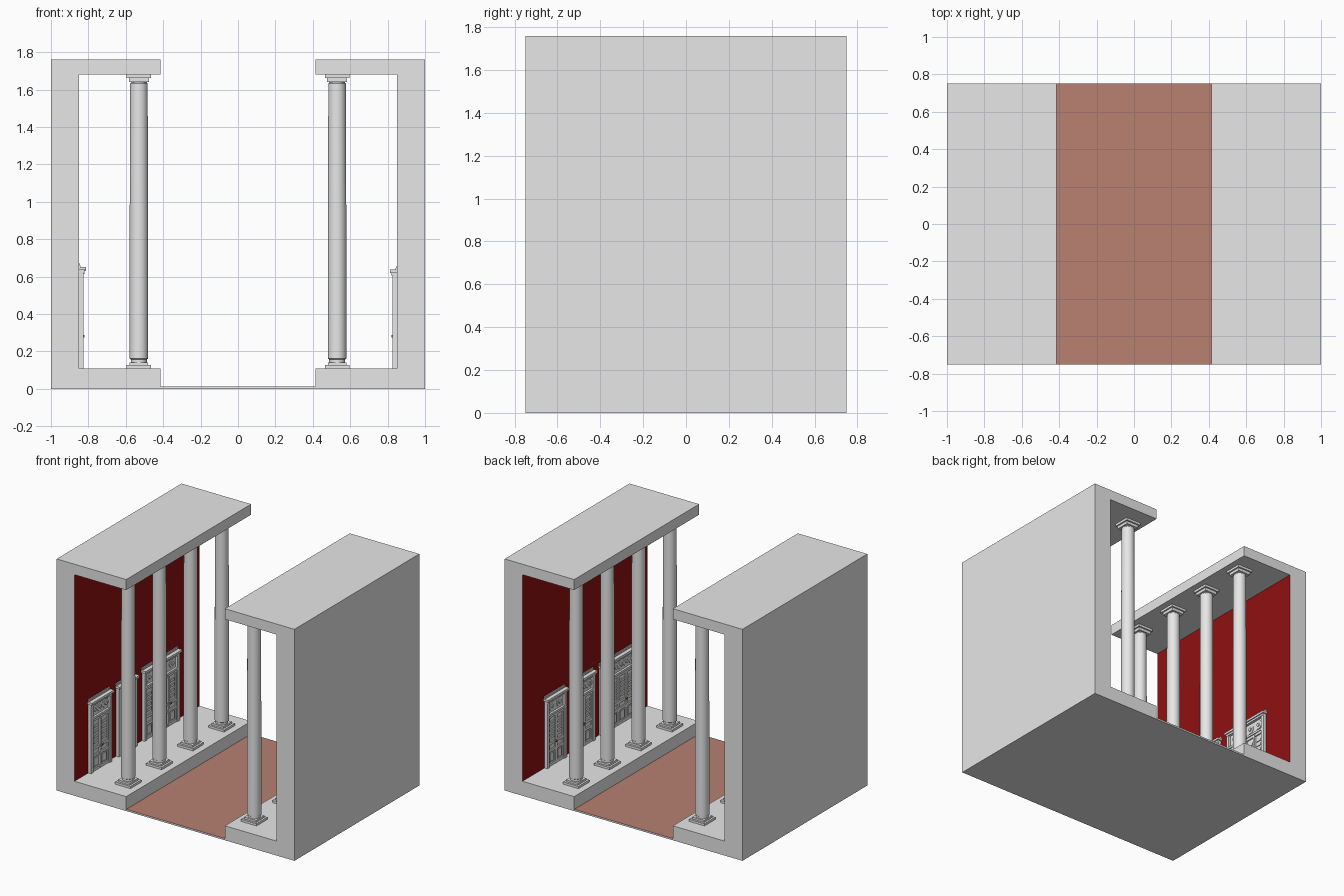
import bpy, bmesh, math
from mathutils import Matrix, Vector

if "Cube" in bpy.data.objects:
    bpy.data.objects.remove(bpy.data.objects["Cube"])


def material(name, rgb):
    m = bpy.data.materials.new(name)
    m.diffuse_color = (*rgb, 1)
    m.use_nodes = True
    m.node_tree.nodes["Principled BSDF"].inputs["Base Color"].default_value = m.diffuse_color
    return m


GREY = material("pale_stone", (0.8, 0.8, 0.8))
RED = material("deep_red", (0.28, 0.005, 0.005))
BRICK = material("brick_floor", (0.48, 0.22, 0.165))
BRASS = material("brass", (0.45, 0.25, 0.1))


def finish(name, bm, mats):
    bmesh.ops.recalc_face_normals(bm, faces=bm.faces)
    me = bpy.data.meshes.new(name)
    bm.to_mesh(me)
    bm.free()
    for m in mats:
        me.materials.append(m)
    ob = bpy.data.objects.new(name, me)
    bpy.context.collection.objects.link(ob)
    return ob


def add_box(bm, x0, x1, y0, y1, z0, z1):
    size = (abs(x1 - x0), abs(y1 - y0), abs(z1 - z0))
    mid = Vector(((x0 + x1) / 2, (y0 + y1) / 2, (z0 + z1) / 2))
    return bmesh.ops.create_cube(bm, size=1, matrix=Matrix.Translation(mid) @ Matrix.Diagonal((*size, 1)))["verts"]


# C-shaped galleries: step, wall and roof in one extruded profile
PROFILE = [(1, 0), (1, 1.76), (0.415, 1.76), (0.415, 1.68),
           (0.85, 1.68), (0.85, 0.11), (0.415, 0.11), (0.415, 0)]


def gallery(side, name):
    bm = bmesh.new()
    face = bm.faces.new([bm.verts.new((side * x, -0.75, z)) for x, z in PROFILE])
    res = bmesh.ops.extrude_face_region(bm, geom=[face])
    bmesh.ops.translate(bm, vec=(0, 1.5, 0), verts=[v for v in res["geom"] if isinstance(v, bmesh.types.BMVert)])
    # the inner wall face is painted red
    for f in bm.faces:
        if all(abs(abs(v.co.x) - 0.85) < 1e-4 for v in f.verts):
            f.material_index = 1
    finish(name, bm, [GREY, RED])


# Column: square stepped plinth and capital, lathed shaft
SHAFT = [(0.043, 0.138), (0.043, 0.158), (0.049, 0.162), (0.049, 0.9),
         (0.047, 1.632), (0.043, 1.636), (0.043, 1.645)]


def column(x, y, name):
    bm = bmesh.new()
    for half, z0, z1 in [(0.065, 0.11, 0.127), (0.05, 0.127, 0.142),
                         (0.053, 1.64, 1.662), (0.065, 1.662, 1.68)]:
        add_box(bm, x - half, x + half, y - half, y + half, z0, z1)
    n = 32
    rings = [[bm.verts.new((x + r * math.cos(2 * math.pi * i / n), y + r * math.sin(2 * math.pi * i / n), z))
              for i in range(n)] for r, z in SHAFT]
    for a, b in zip(rings, rings[1:]):
        for i in range(n):
            j = (i + 1) % n
            bm.faces.new((a[i], a[j], b[j], b[i])).smooth = True
    ob = finish(name, bm, [GREY])
    bpy.ops.object.select_all(action='DESELECT')
    ob.select_set(True)
    bpy.context.view_layer.objects.active = ob
    bpy.ops.object.shade_smooth_by_angle(angle=math.radians(30))


# Door: moulded frame, transom with rosettes, panelled leaves
def door(side, y0, y1, top, leaves, name):
    bm = bmesh.new()

    def part(ya, yb, za, zb, depth, back=-0.002):
        return add_box(bm, side * (0.85 - back), side * (0.85 - depth), ya, yb, za, zb)

    zf = 0.11
    part(y0, y1, zf, top - 0.01, 0.008)                         # backing leaf
    j = 0.026
    for a, b in [(y0, y0 + j), (y1 - j, y1)]:
        part(a, b, zf, top - 0.02, 0.025)                       # jambs
    part(y0, y1, top - 0.05, top - 0.018, 0.028)                # lintel
    part(y0 - 0.01, y1 + 0.01, top - 0.035, top - 0.018, 0.037)  # cornice
    part(y0 - 0.005, y1 + 0.005, top - 0.018, top, 0.006)       # crest
    tz = top - 0.16
    part(y0 + j, y1 - j, tz, tz + 0.016, 0.024)                 # transom bar
    a0, a1 = y0 + j, y1 - j
    w = (a1 - a0) / leaves
    for k in range(leaves):
        l0, l1 = a0 + k * w, a0 + (k + 1) * w
        # transom rosettes
        zc = (tz + 0.016 + top - 0.05) / 2
        count = max(2, round(w / 0.075))
        for i in range(count):
            yc = l0 + (i + 0.5) * w / count
            for r, d in [(0.034, 0.013), (0.014, 0.02)]:
                m = Matrix.Translation((side * (0.85 - d / 2), yc, zc)) @ Matrix.Rotation(math.pi / 2, 4, 'Y')
                bmesh.ops.create_cone(bm, cap_ends=True, segments=12, radius1=r, radius2=r, depth=d, matrix=m)
        # leaf stiles, centre mullion and rails
        s = 0.011
        mid = (l0 + l1) / 2
        for a, b in [(l0, l0 + s), (mid - s, mid + s), (l1 - s, l1)]:
            part(a, b, zf, tz, 0.018)
        for z in (zf, 0.215, 0.27, tz - 0.02):
            part(l0, l1, z, z + 0.02, 0.017)
        # raised lower panels and upper slats
        for a, b in [(l0 + s, mid - s), (mid + s, l1 - s)]:
            part(a + 0.012, b - 0.012, zf + 0.032, 0.203, 0.014)
            for i in range(4):
                z = 0.315 + i * (tz - 0.35) / 4
                part(a + 0.01, b - 0.01, z, z + 0.018, 0.014)
        # knob
        verts = part(mid + 0.004, mid + 0.018, 0.275, 0.289, 0.028, 0.017)
        for f in {f for v in verts for f in v.link_faces}:
            f.material_index = 1
    finish(name, bm, [GREY, BRASS])


# Courtyard floor with a brick top
bm = bmesh.new()
add_box(bm, -0.415, 0.415, -0.75, 0.75, 0, 0.013)
for f in bm.faces:
    if all(v.co.z > 0.01 for v in f.verts):
        f.material_index = 1
finish("courtyard_floor", bm, [GREY, BRICK])

for side, label in [(-1, "left"), (1, "right")]:
    gallery(side, label + "_gallery")
    for i in range(4):
        column(side * 0.53, -0.5625 + 0.375 * i, f"{label}_column_{i + 1}")

# Doors run along each wall, the wide double one last
door(-1, -0.585, -0.335, 0.67, 1, "left_door_1")
door(-1, -0.25, -0.03, 0.665, 1, "left_door_2")
door(-1, 0.06, 0.48, 0.665, 2, "left_double_door")
door(1, 0.25, 0.485, 0.655, 1, "right_door_1")
door(1, -0.09, 0.15, 0.655, 1, "right_door_2")
door(1, -0.6, -0.17, 0.655, 2, "right_double_door")
